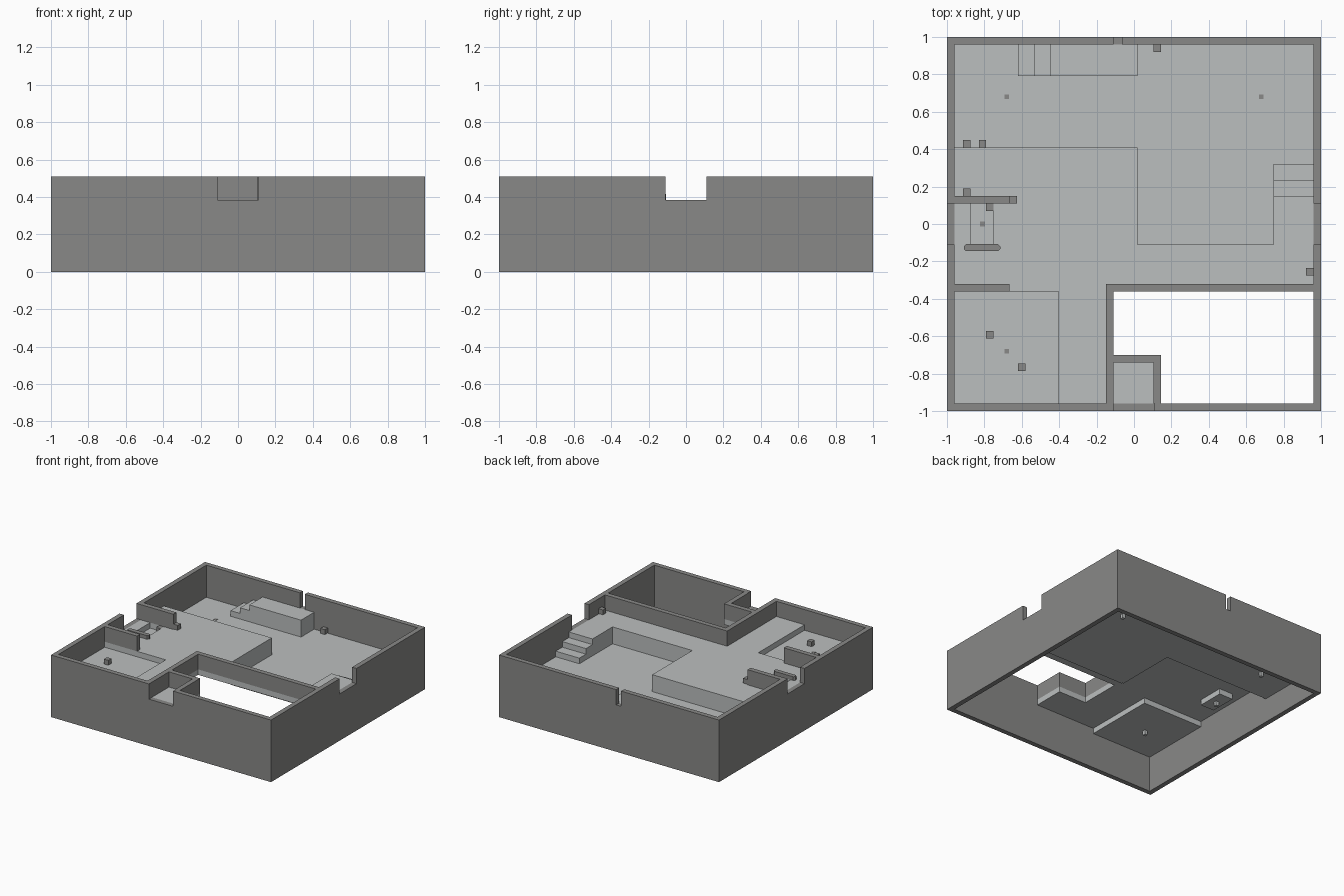
import bpy, bmesh
from mathutils import Matrix, Vector

cube = bpy.data.objects.get("Cube")
if cube:
    bpy.data.objects.remove(cube, do_unlink=True)

TOP, MAIN, SUNK, LOW, THICK = 0.51, 0.385, 0.34, 0.246, 0.045
IN = 0.96      # inner face of the outer walls
RISE = (MAIN - LOW) / 3


def material(name, rgb):
    m = bpy.data.materials.new(name)
    m.use_nodes = True
    m.diffuse_color = (*rgb, 1)
    m.node_tree.nodes["Principled BSDF"].inputs["Base Color"].default_value = (*rgb, 1)
    return m


wall_grey = material("wall grey", (0.25, 0.25, 0.245))
floor_grey = material("floor grey", (0.50, 0.52, 0.52))


def boxes(name, mat, items):
    """One object from boxes given as (x0, x1, y0, y1, z0, z1)."""
    bm = bmesh.new()
    for x0, x1, y0, y1, z0, z1 in items:
        centre = Vector((x0 + x1, y0 + y1, z0 + z1)) / 2
        bmesh.ops.create_cube(bm, size=1, matrix=Matrix.Translation(centre)
                              @ Matrix.Diagonal((x1 - x0, y1 - y0, z1 - z0, 1)))
    mesh = bpy.data.meshes.new(name)
    bm.to_mesh(mesh)
    bm.free()
    mesh.materials.append(mat)
    ob = bpy.data.objects.new(name, mesh)
    bpy.context.collection.objects.link(ob)
    return ob


def slab(name, z, rects):
    return boxes(name, floor_grey, [(*r, z - THICK, z) for r in rects])


# Outer walls: hollow box with door notches cut in the rim
outer = boxes("outer_walls", wall_grey, [(-1, 1, -1, 1, 0, TOP)])
cuts = [(-IN, IN, -IN, IN, -0.1, 0.7),
        (-0.11, 0.11, -1.1, -0.9, MAIN, 0.7),
        (-1.1, -0.9, -0.11, 0.11, MAIN, 0.7),
        (0.9, 1.1, -0.11, 0.11, MAIN, 0.7),
        (-0.11, -0.065, 0.9, 1.1, MAIN, 0.7)]
bpy.context.view_layer.objects.active = outer
for c in cuts:
    cutter = boxes("cutter", wall_grey, [c])
    cutter.hide_render = True
    mod = outer.modifiers.new("cut", "BOOLEAN")
    mod.operation, mod.solver, mod.object = "DIFFERENCE", "EXACT", cutter
    bpy.ops.object.modifier_apply(modifier=mod.name)
    bpy.data.objects.remove(cutter, do_unlink=True)

# Floors at three levels
slab("main_floor", MAIN, [
    (-IN, 0.02, 0.11, 0.41), (-IN, -0.875, -0.11, 0.11), (-0.75, 0.02, -0.11, 0.11),
    (-IN, IN, -0.36, -0.11), (-0.405, -0.11, -IN, -0.36), (0.745, IN, -0.11, 0.15),
    (-0.11, 0.145, -IN, -0.70)])
slab("side_room_floor", SUNK, [(-IN, -0.405, -IN, -0.36)])
slab("pit_floor", SUNK, [(-0.875, -0.75, -0.11, 0.11)])
slab("lower_floor", LOW, [(-IN, 0.02, 0.41, IN), (0.02, 0.745, -0.11, IN),
                          (0.745, IN, 0.15, IN)])

# Vertical faces between the main and the lower floor
z0, z1 = LOW - THICK, MAIN - 0.001
boxes("floor_risers", floor_grey, [
    (0.01, 0.02, -0.11, 0.41, z0, z1), (-IN, 0.02, 0.40, 0.41, z0, z1),
    (0.02, 0.745, -0.12, -0.11, z0, z1), (0.745, 0.755, -0.11, 0.15, z0, z1),
    (0.745, IN, 0.14, 0.15, z0, z1)])

# Steps to the right door, and the back platform with its steps
boxes("right_steps", floor_grey, [
    (0.745, IN, 0.15, 0.32 - 0.085 * i, LOW, LOW + RISE * (i + 1)) for i in range(2)])
boxes("back_platform", floor_grey, [
    (-0.62 + 0.085 * i, 0.02, 0.79, IN, LOW, LOW + RISE * (i + 1)) for i in range(3)])

# Inner walls
boxes("inner_walls", wall_grey, [(*r, MAIN, TOP) for r in (
    (-0.15, IN, -0.36, -0.32), (-0.15, -0.11, -IN, -0.36),
    (-0.11, 0.145, -0.74, -0.70), (0.105, 0.145, -IN, -0.74),
    (-IN, -0.665, -0.36, -0.32), (-IN, -0.665, 0.11, 0.15))])

# Small blocks fixed to walls, and two standing in the side room
spots = [(-0.895, 0.428, LOW), (-0.81, 0.428, LOW), (0.125, 0.94, LOW),
         (-0.895, 0.17, MAIN), (-0.645, 0.13, MAIN), (0.94, -0.255, MAIN),
         (-0.772, 0.09, SUNK), (-0.77, -0.592, SUNK), (-0.60, -0.765, SUNK)]
for x, y, z in spots:
    boxes("small_block", wall_grey,
          [(x - 0.02, x + 0.02, y - 0.02, y + 0.02, z + 0.004, z + 0.044)])

# Marker studs set through the floors, with dark caps
for x, y, z in [(-0.68, 0.68, LOW), (0.68, 0.68, LOW), (-0.68, -0.68, SUNK), (-0.81, 0, SUNK)]:
    r = (x - 0.013, x + 0.013, y - 0.013, y + 0.013)
    boxes("marker_stud", floor_grey, [(*r, z - 0.08, z)])
    boxes("marker_cap", wall_grey, [(*r, z, z + 0.002)])

# Low bar with chamfered ends beside the pit
bar = boxes("low_bar", wall_grey, [(-0.91, -0.715, -0.145, -0.108, MAIN, MAIN + 0.03)])
bm = bmesh.new()
bm.from_mesh(bar.data)
upright = [e for e in bm.edges if abs(e.verts[0].co.z - e.verts[1].co.z) > 0.01]
bmesh.ops.bevel(bm, geom=upright, offset=0.012, segments=1, affect="EDGES")
bm.to_mesh(bar.data)
bm.free()
